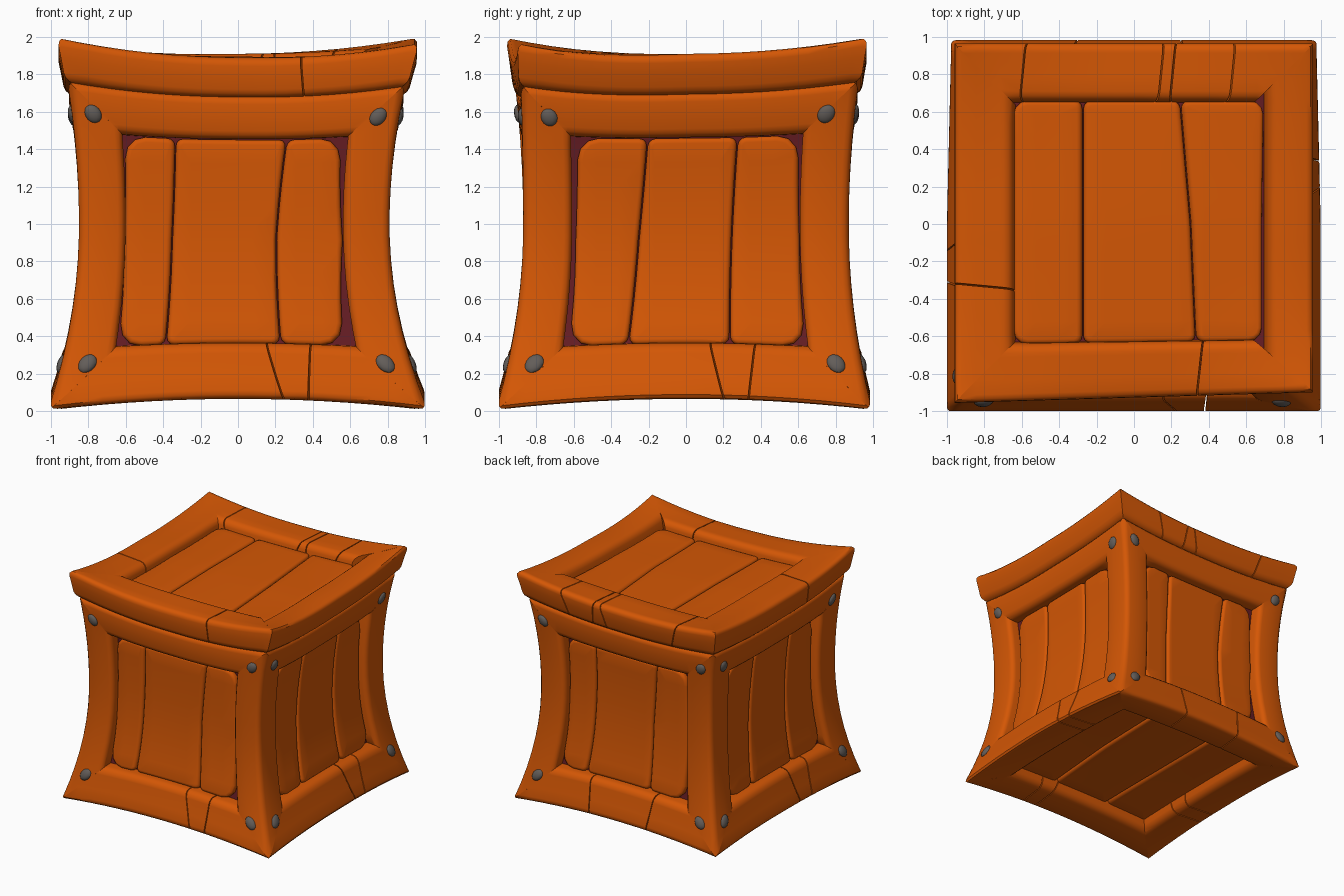
import bpy, bmesh, math
from mathutils import Vector, Matrix

cube = bpy.data.objects.get("Cube")
if cube:
    bpy.data.objects.remove(cube, do_unlink=True)

def material(name, rgb):
    m = bpy.data.materials.new(name)
    m.use_nodes = True
    m.diffuse_color = (*rgb, 1)
    m.node_tree.nodes["Principled BSDF"].inputs["Base Color"].default_value = (*rgb, 1)
    return m

WOOD = material("orange wood", (0.66, 0.095, 0.0015))
INNER = material("dark red inside", (0.13, 0.012, 0.017))
METAL = material("grey metal", (0.125, 0.11, 0.10))

LOW, TOP = 0.32, 1.77          # bottom rail top, body top
RAIL_BOTTOM = 1.51             # underside of the upper rail
INSIDE = 0.7                   # inner edge of the frames
K_LOW = LOW / (1 - INSIDE)
K_TOP = (TOP - RAIL_BOTTOM) / (1 - INSIDE)
SIDES = ["front", "left", "back", "right"]
made = []

def warp(p):
    """Pinch the crate at the waist, sag its top and bottom, lean it a little."""
    t, front, back = p.z - 1, max(0, -p.y), max(0, p.y)
    if t < 0:
        flare_x, flare_y, sag = 0.185 - 0.025 * back, 0.145 - 0.02 * back, 0.065
    else:
        flare_x, sag = 0.125, 0.09 + 0.02 * front
        flare_y = 0.09 - front * (0.04 + 0.03 * p.x)
    x = p.x * (0.83 + flare_x * t * t) - 0.02 * max(0, 1 - t * t)
    y = p.y * (0.87 + flare_y * t * t)
    corner = min(1, p.x ** 2 * p.y ** 2)
    drop = 0.03 * max(0, t) * min(0, p.x * p.y)
    return Vector((x, y, 1 + t * (1 - sag * (1 - corner)) + drop))

def finish(name, parts, mat, turn=0):
    """Join the parts, turn them to their side, slice, warp, make the object."""
    mesh = bpy.data.meshes.new(name)
    total = bmesh.new()
    for bm in parts:
        bm.to_mesh(mesh)
        total.from_mesh(mesh)
        bm.free()
    total.transform(Matrix.Rotation(turn * math.pi / 2, 4, "Z"))
    for axis in range(3):
        values = [v.co[axis] for v in total.verts]
        at = min(values) + 0.131
        while at < max(values) - 0.04:
            co, no = Vector(), Vector()
            co[axis], no[axis] = at, 1
            geom = total.verts[:] + total.edges[:] + total.faces[:]
            bmesh.ops.bisect_plane(total, geom=geom, plane_co=co, plane_no=no, dist=1e-5)
            at += 0.131
    for v in total.verts:
        v.co = warp(v.co)
    bmesh.ops.recalc_face_normals(total, faces=total.faces)
    total.to_mesh(mesh)
    total.free()
    mesh.materials.append(mat)
    obj = bpy.data.objects.new(name, mesh)
    bpy.context.collection.objects.link(obj)
    made.append(obj)

def clip(bm, co, no, gap=0.0):
    """Cut away everything on the normal side of a plane and cap the cut."""
    no = Vector(no).normalized()
    geom = bm.verts[:] + bm.edges[:] + bm.faces[:]
    bmesh.ops.bisect_plane(bm, geom=geom, plane_co=Vector(co) - no * gap,
                           plane_no=no, clear_outer=True, dist=1e-5)
    bmesh.ops.holes_fill(bm, edges=[e for e in bm.edges if e.is_boundary], sides=0)

def board(lo, hi, planes=(), radius=0.05):
    """Rounded box trimmed by planes."""
    bm = bmesh.new()
    bmesh.ops.create_cube(bm, size=1)
    for v in bm.verts:
        v.co = Vector(l + (h - l) * (c + 0.5) for l, h, c in zip(lo, hi, v.co))
    if radius:
        bmesh.ops.bevel(bm, geom=bm.edges[:], offset=radius, segments=3,
                        profile=0.5, affect="EDGES")
    for co, no, gap in planes:
        clip(bm, co, no, gap)
    return bm

def rail(name, turn, lo, hi, planes, cracks):
    """Board along x, split into pieces at slanted cracks."""
    stops = [None] + sorted(cracks) + [None]
    parts = []
    for i, (a, b) in enumerate(zip(stops, stops[1:])):
        extra = []
        if a is not None:
            extra.append(((a, -1, lo[2]), (-1, 0.1, 0.2 * (-1) ** i), 0.004))
        if b is not None:
            extra.append(((b, -1, lo[2]), (1, -0.1, 0.2 * (-1) ** i), 0.004))
        parts.append(board(lo, hi, planes + extra))
    finish(name, parts, WOOD, turn)

def plank(left, right, v0, v1, t1, round_off):
    """Flat plank in x-y with bent sides, given as (start, middle, end)."""
    bm = bmesh.new()
    mid, g = (v0 + v1) / 2, 0.003
    outline = [(left[0] + g, v0), (right[0] - g, v0), (right[1] - g, mid),
               (right[2] - g, v1), (left[2] + g, v1), (left[1] + g, mid)]
    face = bm.faces.new([bm.verts.new((u, v, t1 - 0.08)) for u, v in outline])
    new = bmesh.ops.extrude_face_region(bm, geom=[face])["geom"]
    for v in new:
        if isinstance(v, bmesh.types.BMVert):
            v.co.z = t1
    bmesh.ops.recalc_face_normals(bm, faces=bm.faces)
    # corners beside the frame are worn rounder than those between planks
    for outer, offset in ((False, 0.045), (True, round_off)):
        ends = [e for e in bm.edges if abs(e.verts[0].co.z - e.verts[1].co.z) > 0.01
                and abs(e.verts[0].co.y - mid) > 0.1
                and (abs(e.verts[0].co.x) > 0.53) == outer]
        if ends:
            bmesh.ops.bevel(bm, geom=ends, offset=offset, segments=3,
                            profile=0.5, affect="EDGES")
    rim = [e for e in bm.edges if all(v.co.z > t1 - 1e-4 for v in e.verts)]
    bmesh.ops.bevel(bm, geom=rim, offset=0.03, segments=3, profile=0.5, affect="EDGES")
    return bm

def panel(name, gaps, v0, v1, t1, matrix, turn=0, round_off=0.13):
    for i, (a, b) in enumerate(zip(gaps, gaps[1:])):
        bm = plank(a, b, v0, v1, t1, round_off)
        bm.transform(matrix)
        finish(f"{name}_plank_{i + 1}", [bm], WOOD, turn)

# Dark inner box behind the planks
finish("inner_box", [board((-0.88, -0.88, 0.13), (0.88, 0.88, 1.88), radius=0)], INNER)

# Plank layouts and crack positions for each side
narrow_wide = [(-0.69, -0.71, -0.69), (-0.41, -0.40, -0.37),
               (0.26, 0.27, 0.32), (0.63, 0.70, 0.66)]
even = [(-0.67, -0.68, -0.66), (-0.33, -0.29, -0.23),
        (0.25, 0.28, 0.31), (0.69, 0.70, 0.68)]
lid_gaps = [(-0.69, -0.69, -0.69), (-0.29, -0.29, -0.29),
            (0.36, 0.33, 0.27), (0.74, 0.74, 0.75)]
floor_gaps = [(-0.73, -0.73, -0.73)] + lid_gaps[1:]
low_cracks = [[0.24, 0.37], [0.2, 0.33], [-0.25, 0.3], [0.15, 0.3]]
lid_cracks = [[0.4], [], [-0.52, -0.28, -0.12, 0.56], [0.38]]
lid_inner = [0.68, 0.755, 0.69, 0.68]
upright = Matrix.Rotation(math.pi / 2, 4, "X")

for turn, side in enumerate(SIDES):
    depth = [((0, 0, 0), (s, 1, 0), 0) for s in (-1, 1)]
    # Frame rails, mitred against the posts
    rail(f"{side}_bottom_rail", turn, (-1.2, -1, 0), (1.2, -INSIDE, LOW),
         depth + [((s, -1, 0), (s * K_LOW, 0, 1), 0) for s in (-1, 1)], low_cracks[turn])
    rail(f"{side}_upper_rail", turn, (-1.2, -1, RAIL_BOTTOM), (1.2, -INSIDE, TOP),
         depth + [((s, -1, TOP), (s * K_TOP, 0, -1), 0) for s in (-1, 1)], [])
    # Lid rim
    rail(f"{side}_lid_rail", turn, (-1.2, -1.015, TOP - 0.01),
         (1.2, -lid_inner[turn], 2.0), depth, lid_cracks[turn])
    # Corner post with pointed mitred ends
    post = board((INSIDE, -1, -0.2), (1, -INSIDE, TOP + 0.2), [
        ((1, -1, 0), (-K_LOW, 0, -1), 0), ((1, -1, 0), (0, K_LOW, -1), 0),
        ((1, -1, TOP), (-K_TOP, 0, 1), 0), ((1, -1, TOP), (0, K_TOP, 1), 0)])
    finish(f"{side}_corner_post", [post], WOOD, turn)
    # Upright planks
    panel(side, even if turn % 2 else narrow_wide, 0.315, 1.505, 0.93, upright, turn)
    # Rivets
    rivets = []
    for s in (-1, 1):
        for u, z in ((0.85, 0.24), (0.83 if turn % 2 else 0.87, 1.605)):
            bm = bmesh.new()
            bmesh.ops.create_uvsphere(bm, u_segments=14, v_segments=8, radius=0.053)
            bm.transform(Matrix.Translation((s * u, -0.995, z))
                         @ Matrix.Diagonal((1, 0.55, 0.95, 1)))
            rivets.append(bm)
    finish(f"{side}_rivets", rivets, METAL, turn)

# Lid and floor planks
panel("lid", lid_gaps, -0.69, 0.70, 1.93, Matrix.Identity(4), round_off=0.08)
panel("floor", floor_gaps, -0.73, 0.73, -0.10, Matrix.Rotation(math.pi, 4, "X"), round_off=0.03)

# Smooth shading with sharp edges kept
bpy.ops.object.select_all(action="DESELECT")
for obj in made:
    obj.select_set(True)
bpy.context.view_layer.objects.active = made[0]
bpy.ops.object.shade_smooth_by_angle(angle=math.radians(40))
